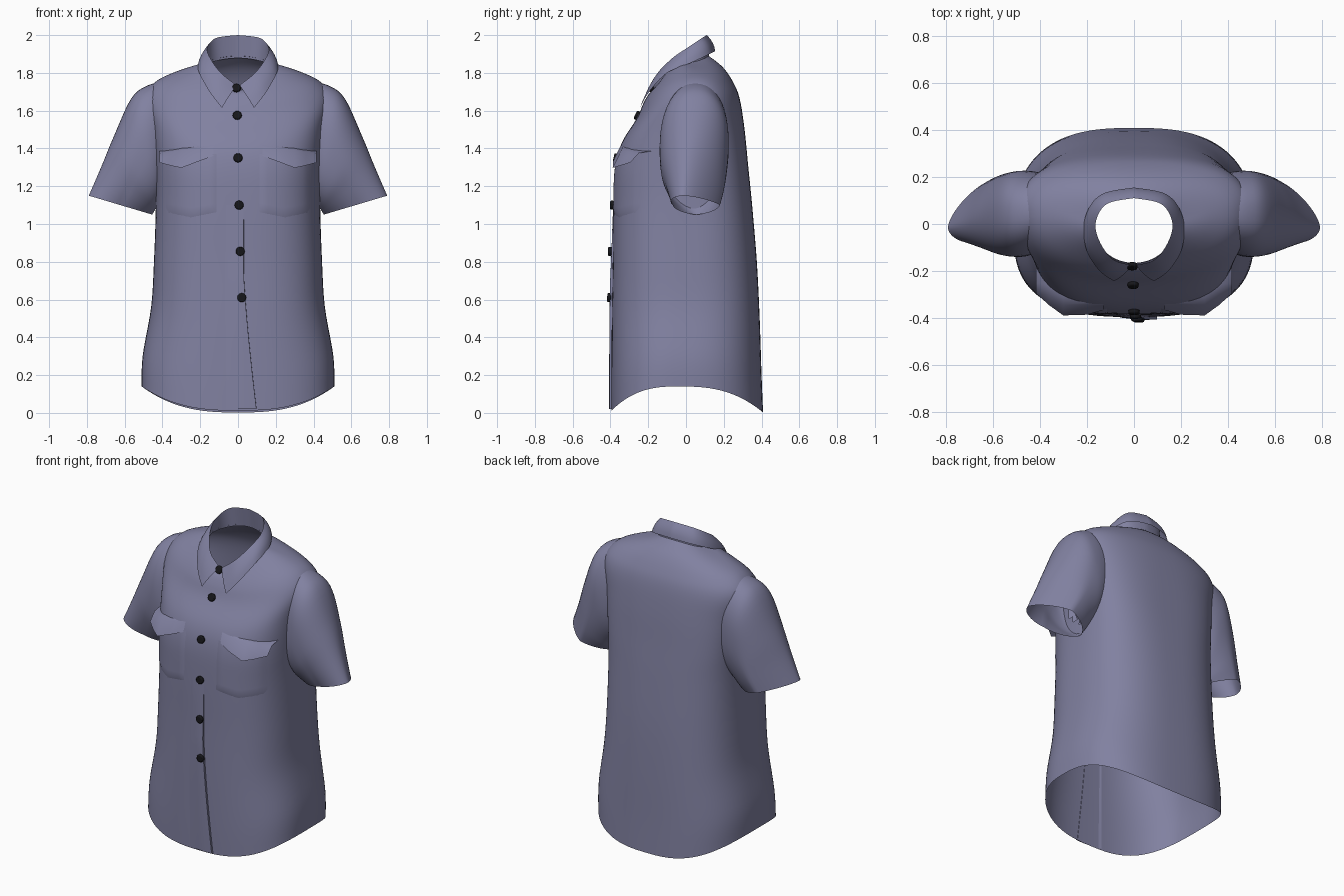
import bpy, bmesh, math
from mathutils import Vector
from mathutils.bvhtree import BVHTree

if "Cube" in bpy.data.objects:
    bpy.data.objects.remove(bpy.data.objects["Cube"])


def material(name, rgb):
    m = bpy.data.materials.new(name)
    m.diffuse_color = (*rgb, 1)
    m.use_nodes = True
    m.node_tree.nodes["Principled BSDF"].inputs["Base Color"].default_value = m.diffuse_color
    return m


CLOTH = material("slate_blue_cloth", (0.22, 0.22, 0.355))
BLACK = material("black_button", (0.008, 0.008, 0.01))


def smooth_rows(rows, sub):
    """Catmull-Rom interpolation through a list of equal-length tuples."""
    out = []
    for i in range(len(rows) - 1):
        p1, p2 = rows[i], rows[i + 1]
        p0 = rows[i - 1] if i else p1
        p3 = rows[i + 2] if i + 2 < len(rows) else p2
        for k in range(sub):
            t = k / sub
            out.append(tuple(
                0.5 * (2 * b + (c - a) * t + (2 * a - 5 * b + 4 * c - d) * t * t
                       + (3 * b - a - 3 * c + d) * t ** 3)
                for a, b, c, d in zip(p0, p1, p2, p3)))
    return out + [tuple(rows[-1])]


def grid_object(name, rows, closed=False, cut=None, angle=60):
    """Skin rows of points into one sheet of cloth."""
    bm = bmesh.new()
    vs = [[bm.verts.new(p) for p in r] for r in rows]
    n = len(rows[0])
    for a, b in zip(vs, vs[1:]):
        for j in range(n if closed else n - 1):
            k = (j + 1) % n
            bm.faces.new((a[j], a[k], b[k], b[j]))
    if cut:
        bmesh.ops.delete(bm, geom=[f for f in bm.faces if cut(f.calc_center_median())],
                         context='FACES')
    bmesh.ops.recalc_face_normals(bm, faces=bm.faces)
    me = bpy.data.meshes.new(name)
    bm.to_mesh(me)
    bm.free()
    me.materials.append(CLOTH)
    ob = bpy.data.objects.new(name, me)
    bpy.context.collection.objects.link(ob)
    shade(ob, angle)
    return ob


def shade(ob, angle):
    bpy.ops.object.select_all(action='DESELECT')
    ob.select_set(True)
    bpy.context.view_layer.objects.active = ob
    bpy.ops.object.shade_smooth_by_angle(angle=math.radians(angle))


def spow(v, e):
    return math.copysign(abs(v) ** e, v)


# Body: half width, y front/side/back, z front/side/back, squareness
BODY = [
    (.51, -.395, -.04, .408, .012, .14, .002, 2.7),
    (.505, -.395, -.02, .40, .2, .3, .2, 2.7),
    (.46, -.393, 0, .39, .5, .56, .5, 2.7),
    (.445, -.388, 0, .375, .8, .8, .8, 2.7),
    (.435, -.385, .02, .35, 1.1, 1.1, 1.1, 2.8),
    (.44, -.375, .04, .33, 1.3, 1.3, 1.3, 2.9),
    (.46, -.34, .06, .31, 1.43, 1.5, 1.5, 2.7),
    (.49, -.26, .07, .285, 1.56, 1.66, 1.66, 2.4),
    (.44, -.225, .06, .25, 1.64, 1.75, 1.75, 2.2),
    (.32, -.195, .04, .195, 1.69, 1.81, 1.83, 2.1),
    (.175, -.165, 0, .12, 1.71, 1.855, 1.89, 2.0),
]
SEG = 96


def body_point(row, a):
    X, yf, ys, yb, zf, zs, zb, n = row
    c, s = math.cos(a), math.sin(a)
    depth, zend = (yb - ys, zb) if s > 0 else (ys - yf, zf)
    return (X * spow(c, 2 / n), ys + depth * spow(s, 2 / n), zs + (zend - zs) * s * s)


body_rows = [[body_point(r, 2 * math.pi * i / SEG) for i in range(SEG)]
             for r in smooth_rows(BODY, 5)]
body = grid_object("shirt_body", body_rows, closed=True,
                   cut=lambda p: abs(p.x) > .39 and
                   ((p.y - .05) / .145) ** 2 + ((p.z - 1.41) / .26) ** 2 < 1)
bvh = BVHTree.FromObject(body, bpy.context.evaluated_depsgraph_get())


def front_y(x, z):
    hit = bvh.ray_cast(Vector((x, -2, z)), Vector((0, 1, 0)))[0]
    return hit.y if hit and hit.y < 0.02 else -.2


# Sleeves: outer x,z, inner x,z, y front/back, squareness, forward swing of the outer edge
SLEEVE = [
    (.38, 1.755, .38, 1.16, -.10, .215, 2.2, 0),
    (.48, 1.733, .40, 1.14, -.13, .225, 2.3, 0),
    (.565, 1.665, .415, 1.12, -.14, .225, 2.3, 0),
    (.655, 1.47, .43, 1.09, -.13, .215, 2.0, -.02),
    (.725, 1.30, .445, 1.065, -.10, .20, 1.8, -.05),
    (.79, 1.15, .455, 1.05, -.07, .18, 1.65, -.07),
]
for side, name in ((1, "left_sleeve"), (-1, "right_sleeve")):
    rows = []
    for ox, oz, ix, iz, yf, yb, n, swing in smooth_rows(SLEEVE, 5):
        ring = []
        for i in range(48):
            a = 2 * math.pi * i / 48
            c, s = spow(math.cos(a), 2 / n), spow(math.sin(a), 2 / n)
            ring.append((side * ((ox + ix) / 2 + (ox - ix) / 2 * c),
                         (yf + yb) / 2 + (yb - yf) / 2 * s + swing * max(0, c),
                         (oz + iz) / 2 + (oz - iz) / 2 * c))
        rows.append(ring)
    grid_object(name, rows, closed=True)

# Collar: stand rises from the neckline to the fold, leaf falls to its edge
FOLD = [(.008, -.175, 1.735), (.09, -.15, 1.80), (.148, -.07, 1.88),
        (.162, .01, 1.935), (.115, .085, 1.985), (0, .11, 2.0)]
EDGE = [(.085, -.243, 1.615), (.15, -.195, 1.70), (.205, -.10, 1.80),
        (.207, .03, 1.855), (.14, .125, 1.90), (0, .155, 1.915)]


def mirrored(points):
    half = smooth_rows(points, 6)
    return half + [(-x, y, z) for x, y, z in half[-2::-1]]


fold, edge = mirrored(FOLD), mirrored(EDGE)
stand = []
for i in range(len(fold)):
    x, y, z = body_point(BODY[-1], 2 * math.pi * (i / (len(fold) - 1) - .25))
    stand.append((x * 1.02, y * 1.02, z - .012))
leaf = []
for k in range(5):
    t = k / 4
    puff = 0.035 * t * (1 - t)
    leaf.append([Vector(f).lerp(Vector(e), t) +
                 puff * Vector((f[0], f[1], 0.05)).normalized()
                 for f, e in zip(fold, edge)])
grid_object("collar_stand", [stand, fold])
grid_object("collar_leaf", leaf)

# Button placket: overlapping front edge, loose below the chest, swinging aside at the hem
rows = []
for k in range(31):
    z = .02 + 1.08 * k / 30
    e = .03 + .07 * max(0, 1 - z / .75) ** 1.3
    lift = .012 * min(1, (1.1 - z) / .4)
    row = [(-.08, front_y(-.08, z) + .004, z)]
    for j in range(1, 7):
        x = -.08 + (e + .08) * j / 6
        row.append((x, front_y(x, z) - lift * min(1, j / 4), z))
    row.append((e + .001, front_y(e, z) + .003, z))
    rows.append(row)
grid_object("button_placket", rows, angle=40)

# Chest pockets and pointed flaps: flap columns are x, top z, bottom z, bottom y
FLAP = [(.13, 1.41, 1.36, -.365), (.20, 1.40, 1.335, -.385),
        (.30, 1.39, 1.297, -.388), (.36, 1.38, 1.31, -.345), (.415, 1.375, 1.325, -.295)]
for side, word in ((1, "left"), (-1, "right")):
    rows = []
    for i in range(13):
        u = i / 12
        x = .11 + .28 * u
        low = 1.06 - .03 * (1 - abs(2 * u - 1))
        row = []
        for j in range(13):
            z = low + (1.37 - low) * j / 12
            rim = i in (0, 12) or j == 0
            row.append((side * x, front_y(side * x, z) - (-.001 if rim else .006), z))
        rows.append(row)
    grid_object(word + "_pocket", rows)
    rows = []
    for x, zt, zb, yb in FLAP:
        wall = front_y(side * x, zt)
        yt = min(wall - .004, yb + .045)
        rows.append([(side * x, wall + .006, zt + .012), (side * x, yt, zt),
                     (side * x, yb, zb)])
    grid_object(word + "_pocket_flap", rows, angle=60)

# Buttons down the front
for i, (x, z) in enumerate([(.02, .61), (.012, .855), (.006, 1.10),
                            (0, 1.35), (-.004, 1.575), (-.008, 1.72)]):
    y = front_y(x, z) if z < 1.7 else -.172
    tilt = math.atan2(front_y(x, z + .03) - front_y(x, z - .03), .06) if z < 1.7 else .5
    gap = .016 if z < 1.0 else .007
    bpy.ops.mesh.primitive_cylinder_add(vertices=16, radius=.024, depth=.02,
                                        location=(x, y - gap, z),
                                        rotation=(math.pi / 2 - tilt, 0, 0))
    b = bpy.context.object
    b.name = f"button_{i + 1}"
    b.data.materials.append(BLACK)
    bev = b.modifiers.new("soft_rim", 'BEVEL')
    bev.width, bev.segments = .006, 2
    shade(b, 40)
